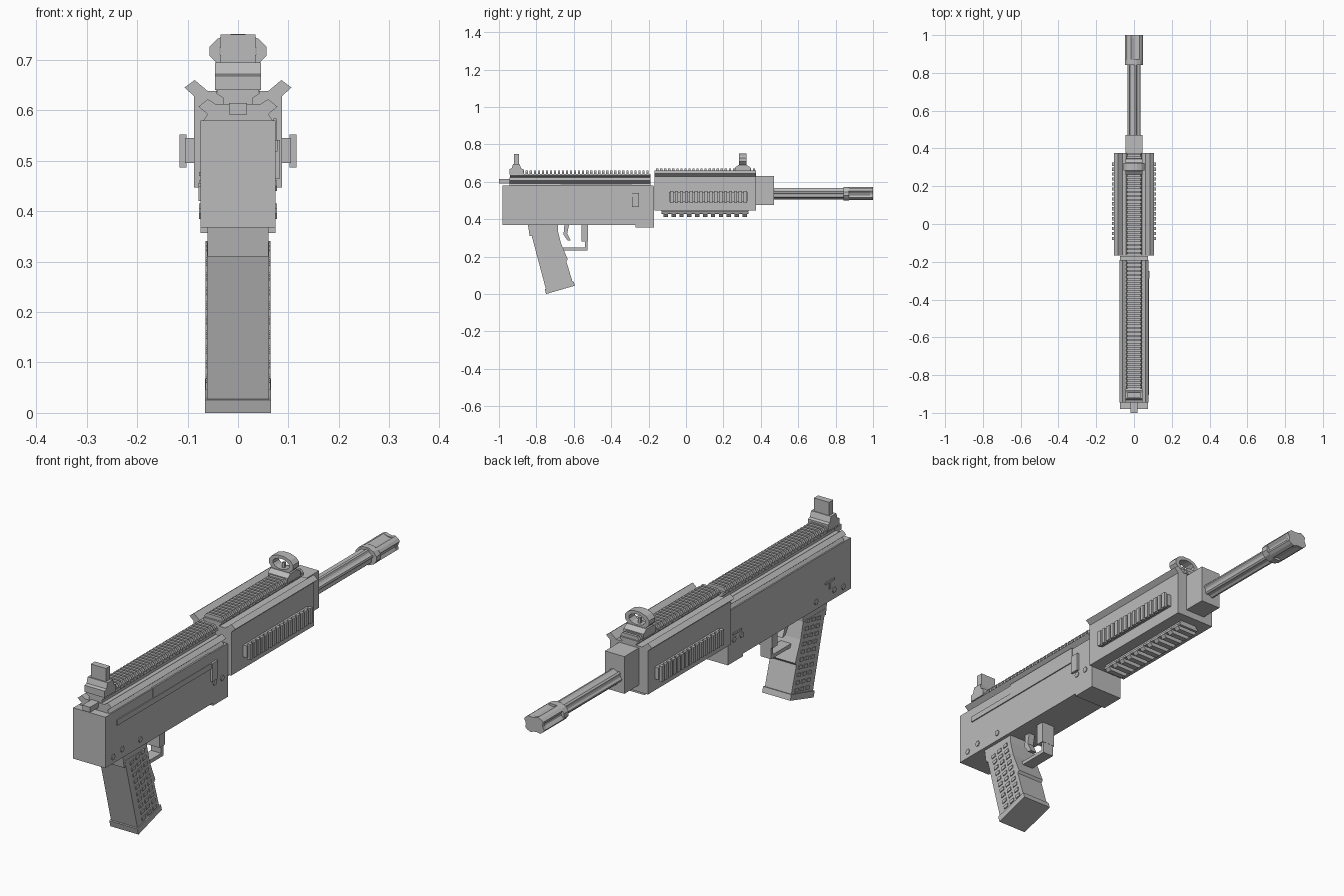
import bpy, bmesh, math

mat = bpy.data.materials.new("matte_grey")
mat.diffuse_color = (0.5, 0.5, 0.5, 1)


def finish(name, bm):
    bmesh.ops.recalc_face_normals(bm, faces=bm.faces)
    me = bpy.data.meshes.new(name)
    bm.to_mesh(me)
    bm.free()
    me.materials.append(mat)
    ob = bpy.data.objects.new(name, me)
    bpy.context.collection.objects.link(ob)
    return ob


def add_prism(bm, lo, hi):
    a = [bm.verts.new(p) for p in lo]
    b = [bm.verts.new(p) for p in hi]
    n = len(a)
    bm.faces.new(a)
    bm.faces.new(b[::-1])
    for i in range(n):
        bm.faces.new((a[i], a[(i + 1) % n], b[(i + 1) % n], b[i]))


def prism_y(name, pts, spans):
    """x,z profile extruded over each (y0, y1) span"""
    bm = bmesh.new()
    for y0, y1 in spans:
        add_prism(bm, [(x, y0, z) for x, z in pts], [(x, y1, z) for x, z in pts])
    return finish(name, bm)


def prism_x(name, pts, x0, x1):
    bm = bmesh.new()
    add_prism(bm, [(x0, y, z) for y, z in pts], [(x1, y, z) for y, z in pts])
    return finish(name, bm)


def box(name, x0, x1, y0, y1, z0, z1):
    return prism_x(name, [(y0, z0), (y1, z0), (y1, z1), (y0, z1)], x0, x1)


def sym(half):
    return half + [(-x, z) for x, z in reversed(half)]


def teeth(y0, y1, n, fill=0.55):
    p = (y1 - y0) / (n - 1 + fill)
    return [(y0 + i * p, y0 + i * p + p * fill) for i in range(n)]


def polar(rx, rz, cz, radii, start=0.0):
    n = len(radii)
    return [(rx * r * math.cos(start + 2 * math.pi * i / n),
             cz + rz * r * math.sin(start + 2 * math.pi * i / n)) for i, r in enumerate(radii)]


# Receiver and its front lug
box("receiver", -0.074, 0.074, -0.98, -0.175, 0.368, 0.58)
box("receiver_lug", -0.074, 0.074, -0.27, -0.17, 0.357, 0.575)
prism_y("receiver_top", sym([(0.07, 0.578), (0.06, 0.592), (0.078, 0.607), (0.06, 0.622),
                             (0.044, 0.612)]), [(-0.945, -0.19)])
box("rear_knob", -0.018, 0.018, -1.0, -0.94, 0.592, 0.614)

# Rear top rail
prism_y("rear_rail_base", sym([(0.03, 0.605), (0.03, 0.625), (0.043, 0.633), (0.04, 0.642)]),
        [(-0.94, -0.19)])
prism_y("rear_rail_teeth", sym([(0.043, 0.634), (0.043, 0.648), (0.034, 0.66)]),
        teeth(-0.9, -0.2, 33))

# Handguard and its rails
prism_y("handguard", sym([(0.087, 0.447), (0.087, 0.628), (0.106, 0.645), (0.086, 0.66),
                          (0.06, 0.638), (0.045, 0.638)]), [(-0.168, 0.375)])
prism_y("front_rail_base", sym([(0.032, 0.63), (0.032, 0.642), (0.043, 0.648), (0.041, 0.656)]),
        [(-0.168, 0.375)])
prism_y("front_rail_teeth", sym([(0.043, 0.648), (0.043, 0.66), (0.034, 0.672)]),
        teeth(-0.16, 0.37, 25))
prism_y("bottom_rail_base", sym([(0.038, 0.45), (0.038, 0.44), (0.046, 0.434), (0.044, 0.427)]),
        [(-0.13, 0.335)])
prism_y("bottom_rail_teeth", sym([(0.046, 0.434), (0.046, 0.424), (0.036, 0.412)]),
        teeth(-0.12, 0.325, 11))
for side, s in (("right", 1), ("left", -1)):
    prism_y(side + "_rail_base", [(s * 0.085, 0.495), (s * 0.105, 0.495),
                                  (s * 0.105, 0.545), (s * 0.085, 0.545)], [(-0.09, 0.33)])
    prism_y(side + "_rail_teeth", [(s * 0.102, 0.487), (s * 0.116, 0.487),
                                   (s * 0.116, 0.552), (s * 0.102, 0.552)],
            teeth(-0.085, 0.325, 16, 0.65))

# Gas block, fluted barrel and slotted muzzle
box("gas_block", -0.045, 0.045, 0.37, 0.47, 0.475, 0.63)
prism_y("barrel", polar(0.034, 0.031, 0.537, [1, 1, 0.8, 0.8] * 6, math.pi / 24), [(0.46, 0.85)])
prism_y("muzzle_collar", polar(0.05, 0.037, 0.537, [1] * 12, math.pi / 12), [(0.842, 0.872)])
prism_y("muzzle_prongs", polar(0.05, 0.037, 0.537, [1, 1, 1, 0.72, 0.72] * 4, 0.35),
        [(0.87, 0.985)])
prism_y("muzzle_tip", polar(0.05, 0.037, 0.537, [1, 1, 1, 0.8, 0.8] * 4, 0.35), [(0.984, 1.0)])

# Grip with neck and base plate
prism_x("grip", [(-0.832, 0.338), (-0.685, 0.338), (-0.668, 0.27), (-0.632, 0.185),
                 (-0.64, 0.175), (-0.605, 0.06), (-0.748, 0.022)], -0.061, 0.061)
prism_x("grip_neck", [(-0.845, 0.37), (-0.685, 0.37), (-0.685, 0.31), (-0.836, 0.31)],
        -0.06, 0.06)
prism_x("grip_base", [(-0.755, 0.026), (-0.601, 0.068), (-0.594, 0.045), (-0.748, 0.0)],
        -0.065, 0.065)

# Raised grid of grip studs on both sides
bm = bmesh.new()
for s in (-1, 1):
    for r in range(10):
        for c in range(3):
            y = -0.785 + r * 0.0085 + c * 0.036
            z = 0.315 - r * 0.029 + c * 0.008
            ring = [(y - 0.012, z - 0.008), (y + 0.01, z - 0.004),
                    (y + 0.008, z + 0.01), (y - 0.014, z + 0.006)]
            add_prism(bm, [(s * 0.06, a, b) for a, b in ring],
                      [(s * 0.0645, a, b) for a, b in ring])
finish("grip_studs", bm)

# Trigger and guard
prism_x("trigger", [(-0.65, 0.37), (-0.625, 0.37), (-0.635, 0.325), (-0.615, 0.285),
                    (-0.635, 0.288), (-0.655, 0.318)], -0.014, 0.014)
box("guard_bottom", -0.024, 0.024, -0.66, -0.526, 0.233, 0.248)
box("guard_front", -0.024, 0.024, -0.54, -0.526, 0.24, 0.29)
box("guard_block", -0.03, 0.03, -0.56, -0.525, 0.28, 0.37)

# Right side: bolt track, port cover and handle
box("bolt_track", 0.07, 0.0785, -0.905, -0.25, 0.518, 0.541)
box("bolt_handle", 0.07, 0.083, -0.288, -0.25, 0.465, 0.541)
box("port_cover", 0.07, 0.0765, -0.67, -0.29, 0.541, 0.584)

# Left side: selector lever
box("selector_bar", -0.078, -0.07, -0.87, -0.81, 0.448, 0.456)
box("selector_stem", -0.078, -0.07, -0.845, -0.835, 0.42, 0.45)
box("release_lever", -0.077, -0.07, -0.26, -0.2, 0.47, 0.478)

# Pins through the receiver
for i, (y, z) in enumerate([(-0.93, 0.395), (-0.87, 0.405), (-0.75, 0.4), (-0.26, 0.45),
                            (-0.21, 0.45)]):
    prism_x("pin_%d" % i, [(y + 0.012 * math.cos(k * math.pi / 3),
                            z + 0.012 * math.sin(k * math.pi / 3)) for k in range(6)],
            -0.0775, 0.0775)

# Rear sight
prism_x("rear_sight_base", [(-0.945, 0.64), (-0.87, 0.64), (-0.87, 0.668), (-0.882, 0.672),
                            (-0.89, 0.695), (-0.925, 0.695), (-0.932, 0.672), (-0.945, 0.668)],
        -0.046, 0.046)
box("rear_sight_post", -0.035, 0.035, -0.92, -0.893, 0.69, 0.75)

# Front sight: base, open ring and pin
prism_x("front_sight_base", [(0.262, 0.655), (0.345, 0.655), (0.345, 0.676), (0.325, 0.69),
                             (0.28, 0.69), (0.262, 0.676)], -0.046, 0.046)
bm = bmesh.new()
outer = polar(0.058, 0.035, 0.717, [1] * 12, math.pi / 12)
inner = polar(0.038, 0.022, 0.717, [1] * 12, math.pi / 12)
loops = [[bm.verts.new((x, y, z)) for x, z in p]
         for p, y in ((outer, 0.283), (outer, 0.323), (inner, 0.323), (inner, 0.283))]
for j in range(4):
    a, b = loops[j], loops[(j + 1) % 4]
    for i in range(12):
        k = (i + 1) % 12
        bm.faces.new((a[i], a[k], b[k], b[i]))
finish("front_sight_ring", bm)
box("front_sight_pin", -0.005, 0.005, 0.298, 0.308, 0.685, 0.718)
